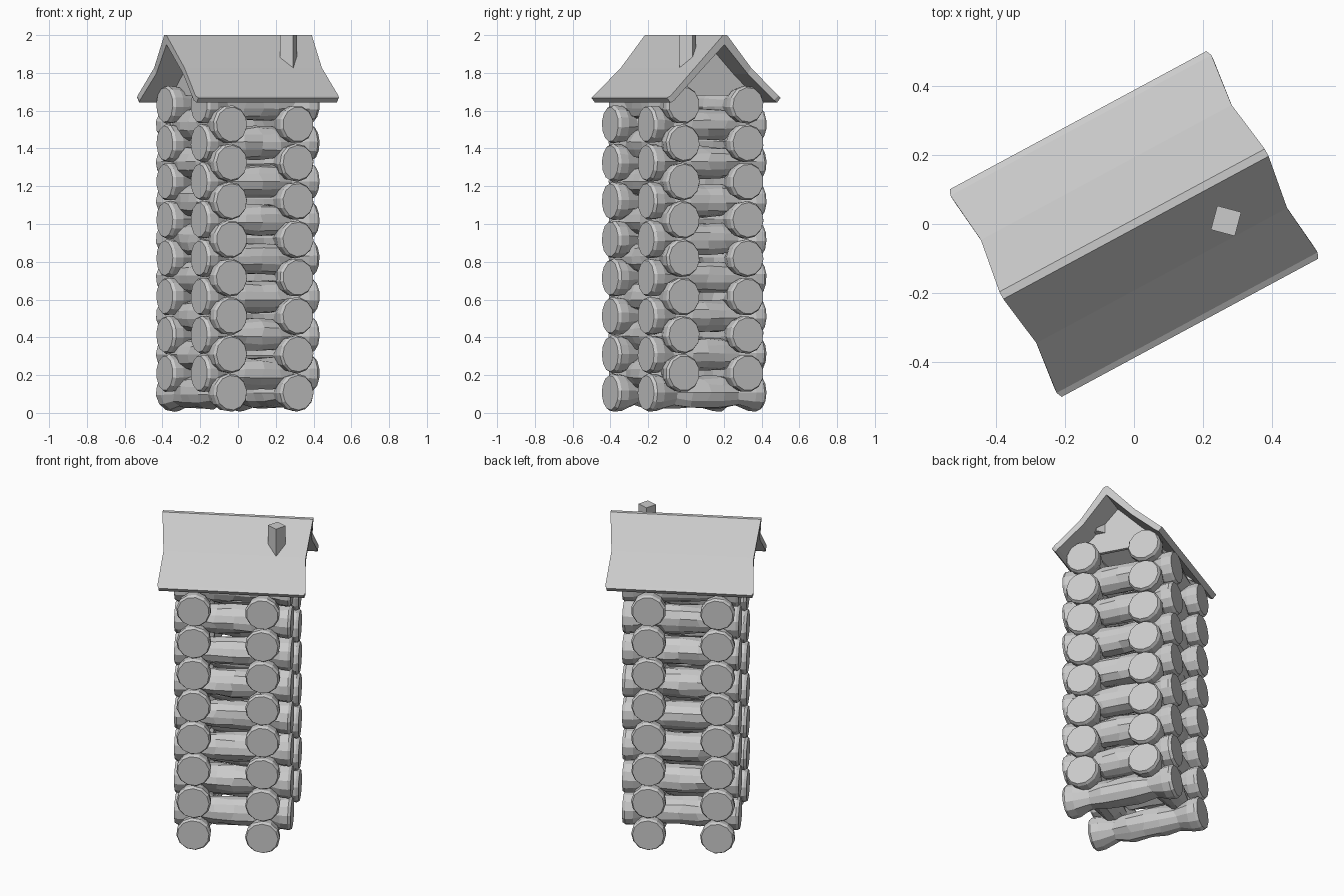
import bpy, bmesh, math, random
from mathutils import Matrix, Vector

if "Cube" in bpy.data.objects:
    bpy.data.objects.remove(bpy.data.objects["Cube"])

random.seed(4)
TURN = Matrix.Rotation(math.radians(28.3), 4, 'Z')   # whole house is turned on the ground


def make(name, verts, faces):
    me = bpy.data.meshes.new(name)
    me.from_pydata([TURN @ Vector(v) for v in verts], [], faces)
    bm = bmesh.new()
    bm.from_mesh(me)
    bmesh.ops.recalc_face_normals(bm, faces=bm.faces)
    bm.to_mesh(me)
    bm.free()
    ob = bpy.data.objects.new(name, me)
    bpy.context.collection.objects.link(ob)
    return ob


# Log: flared ends, notched where the walls cross, rough middle
HALF = [(0.338, 0.092), (0.322, 0.101), (0.275, 0.097), (0.195, 0.070), (0.10, 0.083)]
PROFILE = [(-t, r) for t, r in HALF] + [(0.0, 0.086)] + [(t, r) for t, r in reversed(HALF)]
SIDES = 12


def log(name, along_x, offset, z, shift):
    verts, faces = [], []
    phase = random.random()
    for t, r in PROFILE:
        rough = 0.008 if abs(t) < 0.25 else 0.001
        for i in range(SIDES):
            a = 2 * math.pi * (i + phase) / SIDES
            rr = r + random.uniform(-rough, rough)
            w, h = rr * math.cos(a), rr * math.sin(a)
            tt = t + (random.uniform(-0.015, 0.015) if rough > 0.002 else 0)
            verts.append((tt, offset + w, z + h) if along_x
                         else (shift + offset + w, tt, z + h))
    n = len(PROFILE)
    for k in range(n - 1):
        for i in range(SIDES):
            j = (i + 1) % SIDES
            faces.append((k * SIDES + i, k * SIDES + j,
                          (k + 1) * SIDES + j, (k + 1) * SIDES + i))
    faces.append(tuple(range(SIDES)))
    faces.append(tuple(range((n - 1) * SIDES, n * SIDES)))
    make(name, verts, faces)


# Stacked walls
for k in range(8):
    for s in (-1, 1):
        log("cross_log", False, s * 0.20, 0.107 + 0.203 * k, -0.02)
        log("long_log", True, s * 0.192, 0.21 + 0.203 * k, 0.0)

# Roof: folded slab, ends bowed slightly inward along each slope
outer = [(0.342, 1.668, 0.422), (0.325, 1.678, 0.430), (0.17, 1.826, 0.413), (0.012, 2.0, 0.437)]
inner = [(0.320, 1.642, 0.422), (0.300, 1.655, 0.428), (0.15, 1.795, 0.411), (0.0, 1.95, 0.430)]
top = [(-v, z, u) for v, z, u in outer] + outer[::-1]
under = [(-v, z, u) for v, z, u in inner] + inner[::-1]
verts = [(s * u, v, z) for row in (top, under) for s in (-1, 1) for v, z, u in row]
n = len(top)
faces = []
for i in range(n - 1):
    faces += [(i, i + 1, n + i + 1, n + i),
              (2 * n + i, 3 * n + i, 3 * n + i + 1, 2 * n + i + 1),
              (i, 2 * n + i, 2 * n + i + 1, i + 1),
              (n + i, n + i + 1, 3 * n + i + 1, 3 * n + i)]
faces += [(0, n, 3 * n, 2 * n), (n - 1, 3 * n - 1, 4 * n - 1, 2 * n - 1)]
roof = make("roof", verts, faces)
bm = bmesh.new()
bm.from_mesh(roof.data)
bmesh.ops.remove_doubles(bm, verts=bm.verts, dist=0.0005)
bm.to_mesh(roof.data)
bm.free()

# Gable panels closing the attic
for name, s in (("gable_left", -1), ("gable_right", 1)):
    tri = [(-0.28, 1.68), (0.28, 1.68), (0.0, 1.96)]
    verts = [(s * u, v, z) for u in (0.25, 0.23) for v, z in tri]
    make(name, verts, [(0, 1, 2), (3, 4, 5), (0, 1, 4, 3), (1, 2, 5, 4), (2, 0, 3, 5)])

# Chimney, set at its own angle
bpy.ops.mesh.primitive_cube_add(size=1, location=(0.267, 0.009, 1.905),
                                rotation=(0, 0, math.radians(-15)))
chimney = bpy.context.object
chimney.name = "chimney"
chimney.scale = (0.072, 0.072, 0.19)
